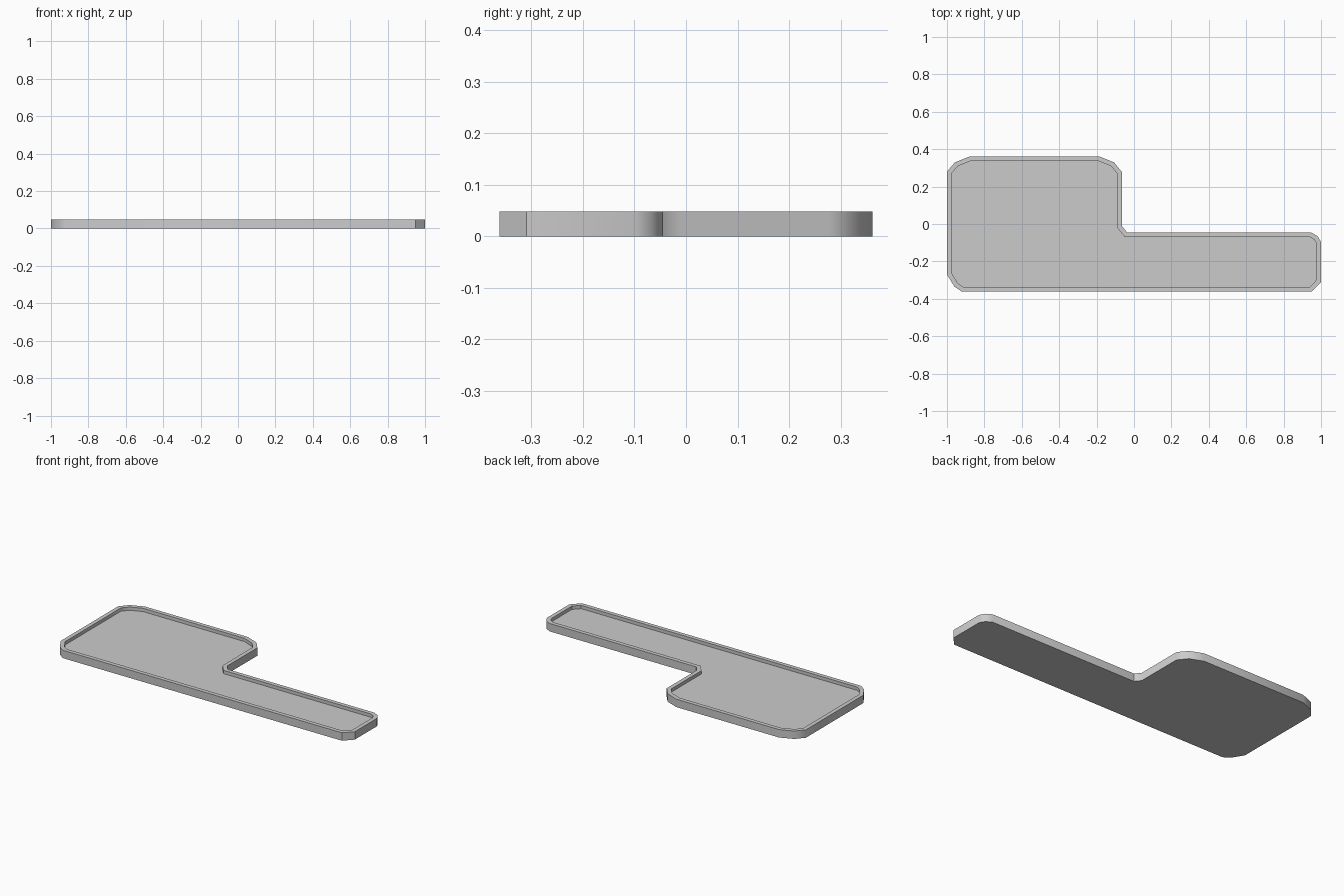
import bpy, bmesh
from math import radians

if "Cube" in bpy.data.objects:
    bpy.data.objects.remove(bpy.data.objects["Cube"])

HEIGHT, RIM, DEPTH = 0.048, 0.025, 0.02

# Stepped outline with chamfered corners, counter-clockwise from the lower left
outline = [
    (-0.92, -0.362), (0.95, -0.362), (1.0, -0.31), (1.0, -0.097),
    (0.983, -0.066), (0.947, -0.045), (-0.037, -0.045), (-0.064, -0.012),
    (-0.064, 0.277), (-0.107, 0.33), (-0.187, 0.362), (-0.877, 0.362),
    (-0.957, 0.33), (-1.0, 0.28), (-1.0, -0.27), (-0.96, -0.335),
]

# Solid plate
bm = bmesh.new()
base = bm.faces.new([bm.verts.new((x, y, 0)) for x, y in outline])
ext = bmesh.ops.extrude_face_region(bm, geom=[base], use_keep_orig=True)
bmesh.ops.translate(bm, vec=(0, 0, HEIGHT),
                    verts=[g for g in ext["geom"] if isinstance(g, bmesh.types.BMVert)])
bmesh.ops.recalc_face_normals(bm, faces=bm.faces[:])

# Raised rim around a recessed floor
top = max(bm.faces, key=lambda f: f.calc_center_median().z)
bmesh.ops.inset_region(bm, faces=[top], thickness=RIM, use_even_offset=True)
ext = bmesh.ops.extrude_discrete_faces(bm, faces=[top])
bmesh.ops.translate(bm, vec=(0, 0, -DEPTH), verts=ext["faces"][0].verts[:])
bmesh.ops.recalc_face_normals(bm, faces=bm.faces[:])

mesh = bpy.data.meshes.new("stepped_tray")
bm.to_mesh(mesh)
bm.free()
tray = bpy.data.objects.new("stepped_tray", mesh)
bpy.context.collection.objects.link(tray)

# Soft shading round the corners, crisp rim edges
bpy.context.view_layer.objects.active = tray
tray.select_set(True)
bpy.ops.object.shade_smooth_by_angle(angle=radians(42))
